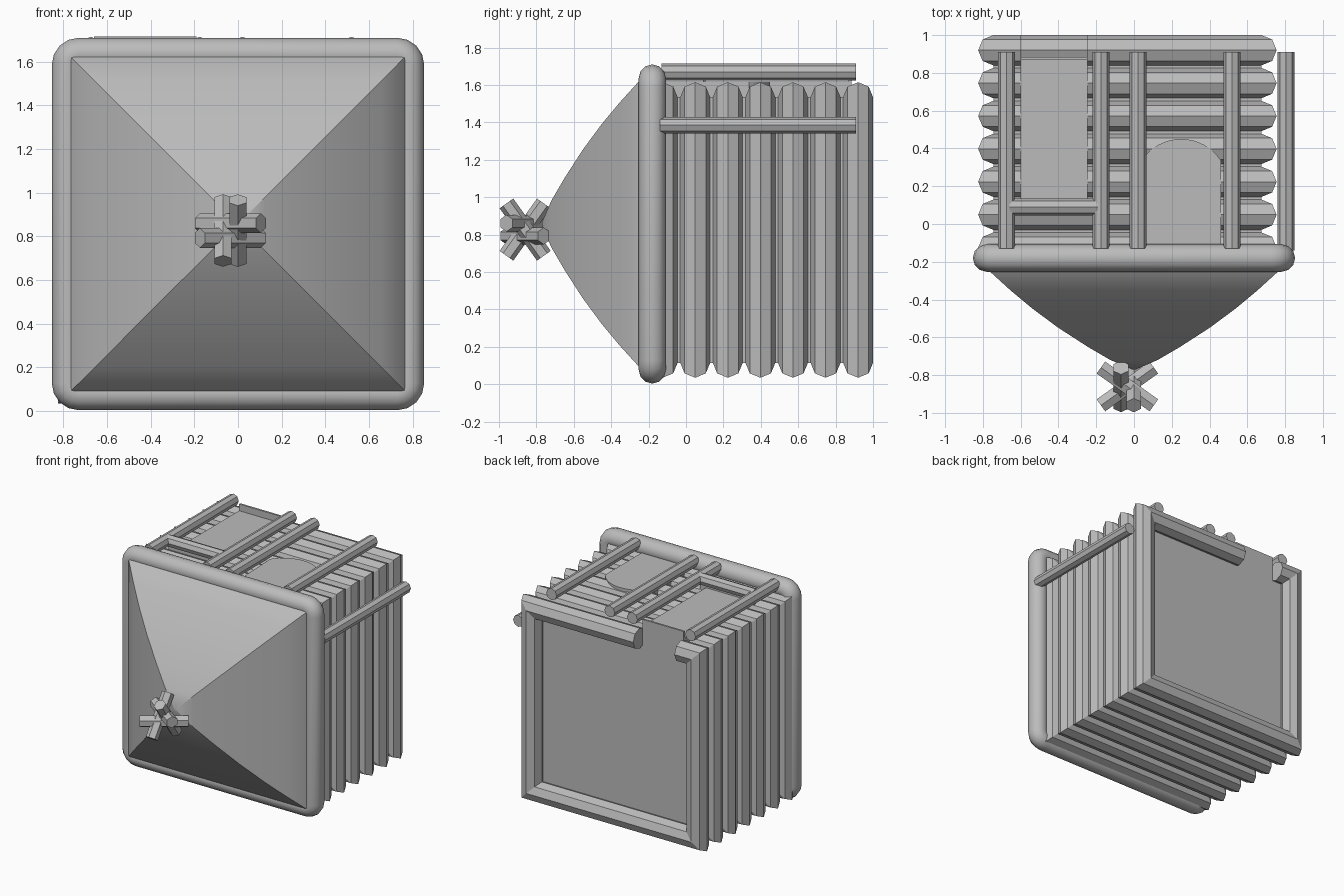
import bpy, bmesh, math
from mathutils import Vector

cube = bpy.data.objects.get("Cube")
if cube:
    bpy.data.objects.remove(cube, do_unlink=True)

GREY = (0.5, 0.5, 0.5, 1)
grey = bpy.data.materials.new("plain grey")
grey.use_nodes = True
grey.diffuse_color = GREY
grey.node_tree.nodes["Principled BSDF"].inputs["Base Color"].default_value = GREY

CX, CZ = -0.035, 0.825      # body axis
TOP = CZ + 0.79             # crest of the ribs


def finish(name, bm, smooth=None):
    bmesh.ops.recalc_face_normals(bm, faces=bm.faces)
    mesh = bpy.data.meshes.new(name)
    bm.to_mesh(mesh)
    bm.free()
    mesh.materials.append(grey)
    obj = bpy.data.objects.new(name, mesh)
    bpy.context.collection.objects.link(obj)
    if smooth:
        bpy.ops.object.select_all(action='DESELECT')
        obj.select_set(True)
        bpy.context.view_layer.objects.active = obj
        bpy.ops.object.shade_smooth_by_angle(angle=math.radians(smooth))
    return obj


def box(name, x0, x1, y0, y1, z0, z1):
    bm = bmesh.new()
    bmesh.ops.create_cube(bm, size=1)
    for v in bm.verts:
        v.co = ((x0 + x1) / 2 + v.co.x * (x1 - x0),
                (y0 + y1) / 2 + v.co.y * (y1 - y0),
                (z0 + z1) / 2 + v.co.z * (z1 - z0))
    return finish(name, bm)


def rod(name, a, b, r, sides=8):
    a, b = Vector(a), Vector(b)
    bm = bmesh.new()
    bmesh.ops.create_cone(bm, cap_ends=True, segments=sides, radius1=r,
                          radius2=r, depth=(b - a).length)
    rot = (b - a).to_track_quat('Z', 'Y').to_matrix().to_4x4()
    bm.transform(rot)
    bmesh.ops.translate(bm, verts=bm.verts, vec=(a + b) / 2)
    return finish(name, bm)


def sweep(name, path, y, r, sides, closed=True, smooth=None):
    """Sweep a round section along (x, z, outward x, outward z) stations."""
    bm = bmesh.new()
    rings = []
    for x, z, nx, nz in path:
        ring = []
        for i in range(sides):
            a = math.tau * i / sides
            out = r * math.cos(a)
            ring.append(bm.verts.new((x + nx * out, y + r * math.sin(a), z + nz * out)))
        rings.append(ring)
    pairs = list(zip(rings, rings[1:]))
    if closed:
        pairs.append((rings[-1], rings[0]))
    else:
        bm.faces.new(rings[0])
        bm.faces.new(rings[-1])
    for p, q in pairs:
        for i in range(sides):
            j = (i + 1) % sides
            bm.faces.new((p[i], p[j], q[j], q[i]))
    return finish(name, bm, smooth)


# Ribbed body, with the rear rib open above the hatch
half = 0.71
corners = [(CX + sx * half, CZ + sz * half, sx, sz)
           for sx, sz in ((-1, 1), (-1, -1), (1, -1), (1, 1))]
HATCH = (-0.60, -0.245)
box("body_core", CX - half, CX + half, -0.18, 0.885, CZ - half, CZ + half)
for i in range(6):
    sweep("body_rib", corners, -0.125 + i * 0.1742, 0.08, 8)
gap = [(x, CZ + half, 0, 1) for x in HATCH]
sweep("rear_rib", [gap[0]] + corners + [gap[1]], 0.92, 0.08, 8, closed=False)

# Rounded front frame
path = []
for k in range(4):
    for s in range(5):
        a = math.radians(90 * k + 22.5 * s)
        sx = 1 if k in (0, 3) else -1
        sz = 1 if k in (0, 1) else -1
        c, d = math.cos(a), math.sin(a)
        path.append((sx * 0.73 + 0.05 * c, 0.857 + sz * 0.73 + 0.05 * d, c, d))
sweep("front_frame", path, -0.18, 0.073, 12, smooth=35)

# Bulging four-sided nose
profile = [(-0.2, 0.79), (-0.25, 0.765), (-0.35, 0.655), (-0.45, 0.535),
           (-0.55, 0.4), (-0.65, 0.245), (-0.72, 0.125), (-0.77, 0.01)]
bm = bmesh.new()
rings = [[bm.verts.new((sx * h, y, 0.857 + sz * h))
          for sx, sz in ((1, 1), (-1, 1), (-1, -1), (1, -1))] for y, h in profile]
for p, q in zip(rings, rings[1:]):
    for i in range(4):
        j = (i + 1) % 4
        bm.faces.new((p[i], p[j], q[j], q[i]))
bm.faces.new(rings[0])
bm.faces.new(rings[-1])
finish("nose", bm, smooth=25)

# Crossed rods at the nose tip
cx, cy, cz = -0.035, -0.86, 0.827
for s in (-1, 1):
    off = s * 0.034
    rod("tip_upright_rod", (cx + off, cy - s * 0.1, cz + 0.14),
        (cx + off, cy + s * 0.1, cz - 0.14), 0.045, 6)
    rod("tip_level_rod", (cx + 0.14, cy - s * 0.1, cz + off),
        (cx - 0.14, cy + s * 0.1, cz + off), 0.045, 6)

# Long rails on the roof and one on the side
for x in (-0.675, -0.175, 0.02, 0.52):
    rod("roof_rail", (x, -0.13, 1.67), (x, 0.91, 1.67), 0.045)
rod("side_rail", (0.805, -0.14, 1.385), (0.805, 0.91, 1.385), 0.045)

# Roof hatch with end walls and cross bar
x0, x1 = HATCH
box("hatch_floor", x0, x1, 0.1, 0.885, 1.5, TOP + 0.003)
box("hatch_rear_wall", x0, x1, 0.87, 0.885, 1.5, 1.67)
box("hatch_front_wall", x0 - 0.06, x1 + 0.05, 0.09, 0.105, 1.5, 1.67)
rod("hatch_cross_bar", (-0.66, 0.09, 1.67), (-0.19, 0.09, 1.67), 0.045)

# Arched roof panel
bm = bmesh.new()
outline = [(0.46, -0.11)]
for i in range(17):
    a = math.radians(33 + 114 * i / 16)
    outline.append((0.25 + 0.25 * math.cos(a), 0.2 + 0.25 * math.sin(a)))
outline.append((0.06, -0.11))
face = bm.faces.new([bm.verts.new((x, y, 1.53)) for x, y in outline])
ext = bmesh.ops.extrude_face_region(bm, geom=[face])
up = [g for g in ext["geom"] if isinstance(g, bmesh.types.BMVert)]
bmesh.ops.translate(bm, verts=up, vec=(0, 0, TOP + 0.003 - 1.53))
finish("arched_roof_panel", bm)
